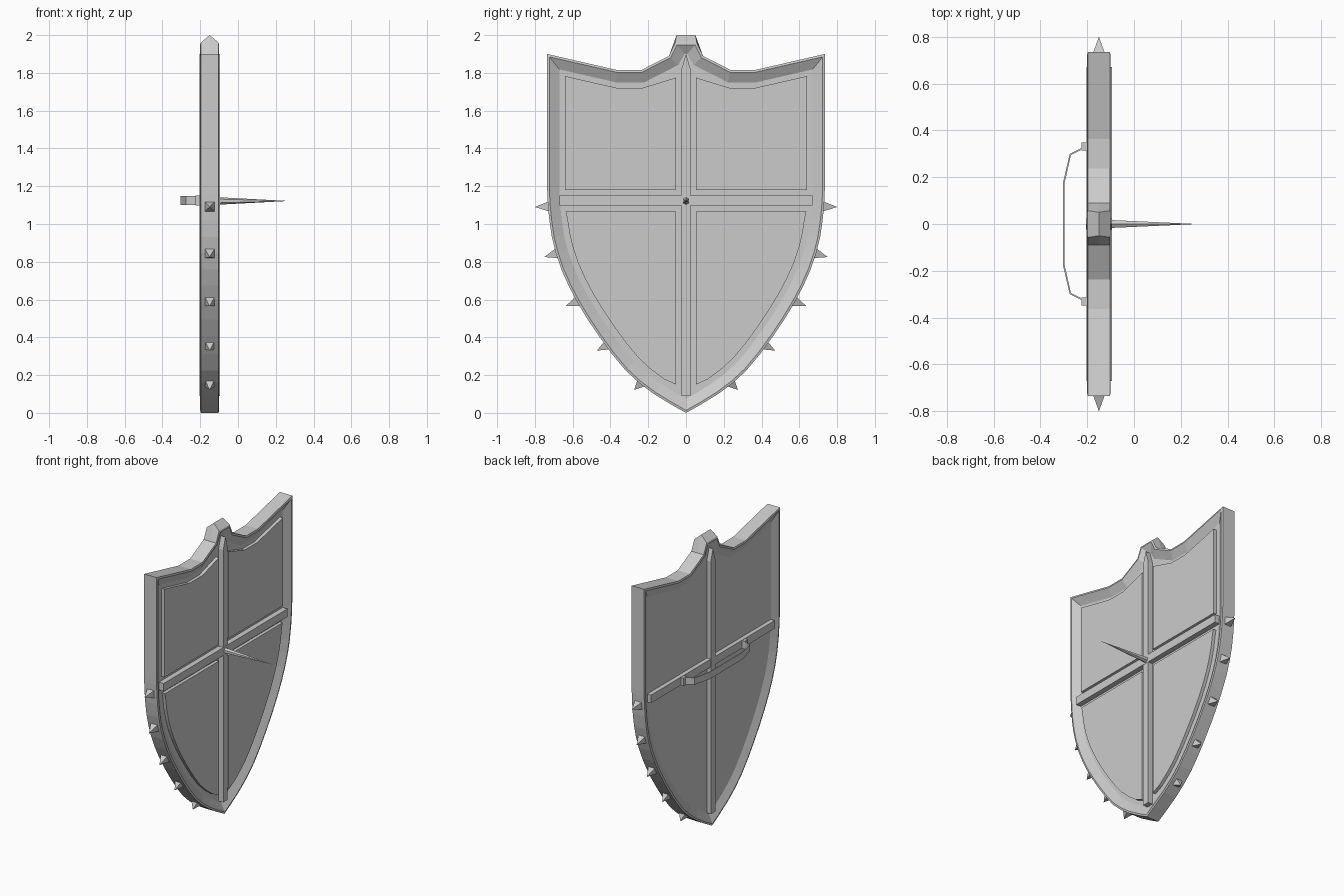
import bpy, bmesh, math
from mathutils import Vector

if "Cube" in bpy.data.objects:
    bpy.data.objects.remove(bpy.data.objects["Cube"])

CX = -0.15  # middle of the shield's thickness


def make(name, bm):
    bmesh.ops.recalc_face_normals(bm, faces=bm.faces)
    me = bpy.data.meshes.new(name)
    bm.to_mesh(me)
    bm.free()
    ob = bpy.data.objects.new(name, me)
    bpy.context.collection.objects.link(ob)
    return ob


def prism(name, pts, x0, x1):
    """Extrude a y-z outline from x0 to x1."""
    bm = bmesh.new()
    a = [bm.verts.new((x0, y, z)) for y, z in pts]
    b = [bm.verts.new((x1, y, z)) for y, z in pts]
    bm.faces.new(a)
    bm.faces.new(b[::-1])
    for i in range(len(a)):
        j = (i + 1) % len(a)
        bm.faces.new((a[i], a[j], b[j], b[i]))
    return make(name, bm)


def spike(name, base, tip, r, sides, turn=0.0):
    base, tip = Vector(base), Vector(tip)
    d = (tip - base).normalized()
    u = Vector((0, 0, 1)) if abs(d.x) > 0.9 else Vector((1, 0, 0))
    v = d.cross(u).normalized()
    bm = bmesh.new()
    ring = []
    for i in range(sides):
        a = turn + 2 * math.pi * i / sides
        ring.append(bm.verts.new(base + r * (math.cos(a) * u + math.sin(a) * v)))
    t = bm.verts.new(tip)
    bm.faces.new(ring)
    for i in range(sides):
        bm.faces.new((ring[i], ring[(i + 1) % sides], t))
    return make(name, bm)


def smooth_path(p, n=2):
    """Catmull-Rom refinement of the curved edge."""
    out = []
    p = [Vector(q) for q in p]
    for i in range(len(p) - 1):
        a, b, c = p[max(i - 1, 0)], p[i], p[i + 1]
        d = p[min(i + 2, len(p) - 1)]
        for k in range(n):
            t = k / n
            out.append(0.5 * (2 * b + (c - a) * t + (2 * a - 5 * b + 4 * c - d) * t * t
                              + (3 * b - a - 3 * c + d) * t ** 3))
    return out + [p[-1]]


# Half outline, crest to point, then mirrored
top = [(0.057, 1.96), (0.09, 1.89), (0.237, 1.815), (0.364, 1.815), (0.735, 1.9)]
side = smooth_path([(0.735, 1.2), (0.731, 1.1), (0.71, 0.93), (0.66, 0.76), (0.575, 0.585),
                    (0.46, 0.405), (0.32, 0.225), (0.17, 0.1), (0, 0)])
half = [Vector(p) for p in top] + side
outline = half + [Vector((-p.x, p.y)) for p in half[-2::-1]]
N = len(outline)


def inset(d):
    res = []
    for i, p in enumerate(outline):
        e0 = (p - outline[i - 1]).normalized()
        e1 = (outline[(i + 1) % N] - p).normalized()
        n0, n1 = Vector((e0.y, -e0.x)), Vector((e1.y, -e1.x))
        res.append(p + (n0 + n1) * d / (1 + n0.dot(n1)) * 1.0)
    # test direction: clockwise outline needs inward normal on the right
    s = min(d / 0.065, 1)
    res[0] = Vector((0.057 - 0.05 * s, 1.96 - 0.06 * s))
    res[-1] = Vector((-res[0].x, res[0].y))
    return res


# Shield body: bevelled rim with sunken faces, ridged crest
bm = bmesh.new()
crest = [p.copy() for p in outline]
for i, sgn in ((0, 1), (-1, -1)):
    crest[i] = Vector((0.05 * sgn, 2.0))
lip, inner = inset(0.012), inset(0.065)
levels = [(inner, 0.02), (lip, 0.05), (outline, 0.047), (crest, 0),
          (outline, -0.047), (lip, -0.05), (inner, -0.025)]
loops = [[bm.verts.new((CX + x, p.x, p.y)) for p in pts] for pts, x in levels]
for a, b in zip(loops, loops[1:]):
    for i in range(N):
        j = (i + 1) % N
        bm.faces.new((a[i], a[j], b[j], b[i]))
bm.faces.new(loops[0])
bm.faces.new(loops[-1][::-1])
make("shield_body", bm)

# Four raised panels on the front
deep = inset(0.095)[:len(half)]
lower = [(0.053, 1.066), (0.637, 1.066)]
lower += [(p.x, p.y) for p in deep if p.y < 1.04 and p.x > 0.07]
lower += [(0.053, 0.15)]
upper = [(0.053, 1.18), (0.053, 1.775), (0.232, 1.72), (0.364, 1.72), (0.64, 1.783), (0.64, 1.18)]
for s, tag in ((1, "right"), (-1, "left")):
    prism("upper_panel_" + tag, [(s * y, z) for y, z in upper], CX, -0.108)
    prism("lower_panel_" + tag, [(s * y, z) for y, z in lower], CX, -0.108)

# Cross bars running through both faces
prism("vertical_bar", [(-0.024, 0.09), (0.024, 0.09), (0.024, 1.82), (0, 1.9), (-0.024, 1.82)],
      -0.205, -0.095)
prism("horizontal_bar", [(-0.67, 1.097), (0.67, 1.097), (0.67, 1.152), (-0.67, 1.152)],
      -0.204, -0.094)

# Long centre spike
spike("centre_spike", (-0.11, 0, 1.122), (0.27, 0, 1.122), 0.02, 6)

# Edge spikes: base point and tip
edge = [((0.725, 1.093), (0.80, 1.09)), ((0.683, 0.845), (0.75, 0.825)),
        ((0.572, 0.592), (0.637, 0.565)), ((0.415, 0.36), (0.472, 0.33)),
        ((0.236, 0.16), (0.275, 0.122))]
for i, (b, t) in enumerate(edge):
    for s in (1, -1):
        spike(f"edge_spike_{i}_{'right' if s > 0 else 'left'}",
              (CX, s * b[0], b[1]), (CX, s * t[0], t[1]), 0.038, 4, math.pi / 4)

# Handle strap and its mounts on the back
path = [(-0.223, 0.322), (-0.272, 0.297), (-0.3, 0.175)]
path += [(x, -y) for x, y in path[::-1]]
bm = bmesh.new()
rows = [[bm.verts.new((x, y, z)) for x, y in path] for z in (1.1, 1.147)]
for i in range(len(path) - 1):
    bm.faces.new((rows[0][i], rows[0][i + 1], rows[1][i + 1], rows[1][i]))
strap = make("handle_strap", bm)
mod = strap.modifiers.new("thickness", 'SOLIDIFY')
mod.thickness = 0.007
mod.offset = 0
for s in (1, -1):
    y0, y1 = s * 0.315, s * 0.348
    prism("handle_mount_" + ("right" if s > 0 else "left"),
          [(y0, 1.097), (y1, 1.097), (y1, 1.15), (y0, 1.15)], -0.225, -0.195)
